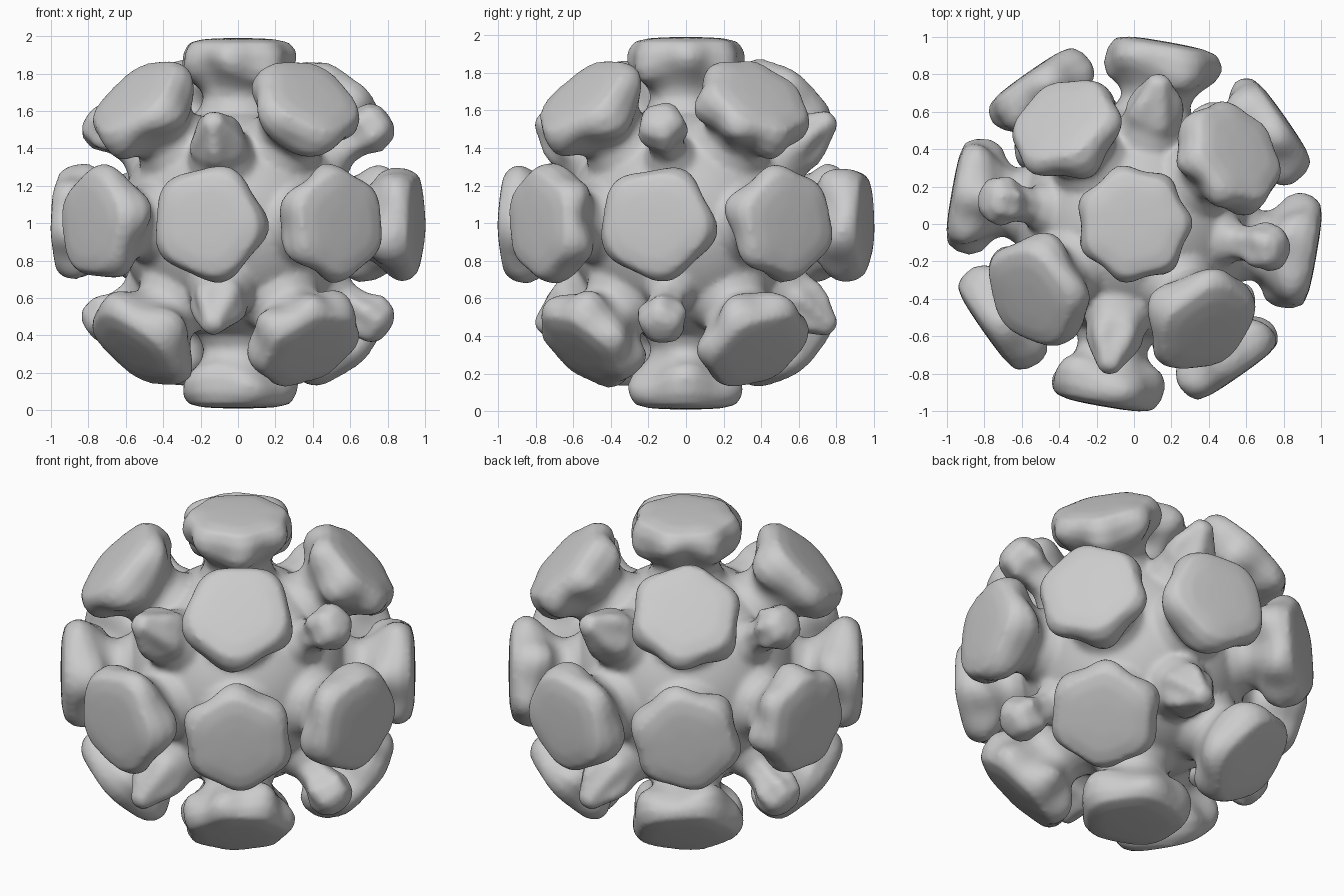
import bpy, bmesh, math, random
from mathutils import Vector, Matrix

if "Cube" in bpy.data.objects:
    bpy.data.objects.remove(bpy.data.objects["Cube"])

random.seed(4)
CENTRE = Vector((0, 0, 1))
TURN = math.radians(35)          # whole pattern is turned about z
SEG = 48

# (distance from the centre, radius) profiles of the outgrowths
BIG = [(0.45, 0.27), (0.60, 0.215), (0.67, 0.185), (0.73, 0.20), (0.78, 0.235),
       (0.83, 0.275), (0.88, 0.302), (0.925, 0.299), (0.966, 0.268), (0.984, 0.19), (0.989, 0.1), (0.99, 0)]
BULB = [(0.45, 0.24), (0.60, 0.15), (0.70, 0.095), (0.79, 0.095), (0.88, 0.13),
        (0.95, 0.115), (0.99, 0.07), (1.0, 0)]
CONE = [(0.45, 0.26), (0.60, 0.19), (0.70, 0.155), (0.78, 0.15), (0.85, 0.125),
        (0.91, 0.085), (0.97, 0.05), (0.985, 0)]


def outgrowth(bm, direction, profile, wobble):
    """Closed, slightly irregular lathe standing on the core."""
    rot = direction.to_track_quat('Z', 'Y').to_matrix()
    n = random.choice((5, 6, 7))
    p1, p2, p3 = (random.uniform(0, 6.28) for _ in range(3))
    rings = []
    for d, r in profile[:-1]:
        ring = []
        out = max(0, min(1, (d - 0.65) / 0.2))
        under = out * min(1, max(0, (0.95 - d) / 0.1))
        for i in range(SEG):
            a = math.tau * i / SEG
            # uneven outline, with ridges running down the flank
            k = 1 + out * wobble * (0.6 * math.cos(n * a + p1) + 0.3 * math.cos(2 * a + p2))
            k += under * wobble * 0.9 * math.cos(n * a + p1)
            # the underside of the rim droops unevenly
            h = d - wobble * 0.8 * under * (1 + math.cos(3 * a + p3)) * r / 0.3
            ring.append(bm.verts.new(CENTRE + rot @ Vector((r * k * math.cos(a), r * k * math.sin(a), h))))
        rings.append(ring)
    for lo, hi in zip(rings, rings[1:]):
        for i in range(SEG):
            j = (i + 1) % SEG
            bm.faces.new((lo[i], lo[j], hi[j], hi[i]))
    tip = bm.verts.new(CENTRE + rot @ Vector((0, 0, profile[-1][0])))
    for i in range(SEG):
        bm.faces.new((rings[-1][i], rings[-1][(i + 1) % SEG], tip))
    bm.faces.new(rings[0][::-1])


bm = bmesh.new()

# round core
bmesh.ops.create_icosphere(bm, subdivisions=5, radius=0.63, matrix=Matrix.Translation(CENTRE))

# 18 broad knobs on cube faces and edges, 8 small ones on the corners
turn = Matrix.Rotation(TURN, 3, 'Z')
for x in (-1, 0, 1):
    for y in (-1, 0, 1):
        for z in (-1, 0, 1):
            order = abs(x) + abs(y) + abs(z)
            if order == 0:
                continue
            d = (turn @ Vector((x, y, z))).normalized()
            if order < 3:
                outgrowth(bm, d, BIG, 0.055)
            else:
                outgrowth(bm, d, CONE if abs(d.y) > abs(d.x) else BULB, 0.07)

mesh = bpy.data.meshes.new("knobbed_shell")
bm.to_mesh(mesh)
bm.free()
shell = bpy.data.objects.new("knobbed_shell", mesh)
bpy.context.collection.objects.link(shell)

# fuse everything and soften the joints
fuse = shell.modifiers.new("fuse", 'REMESH')
fuse.mode = 'VOXEL'
fuse.voxel_size = 0.018
fuse.use_smooth_shade = True
soft = shell.modifiers.new("soften", 'SMOOTH')
soft.factor = 0.5
soft.iterations = 6
